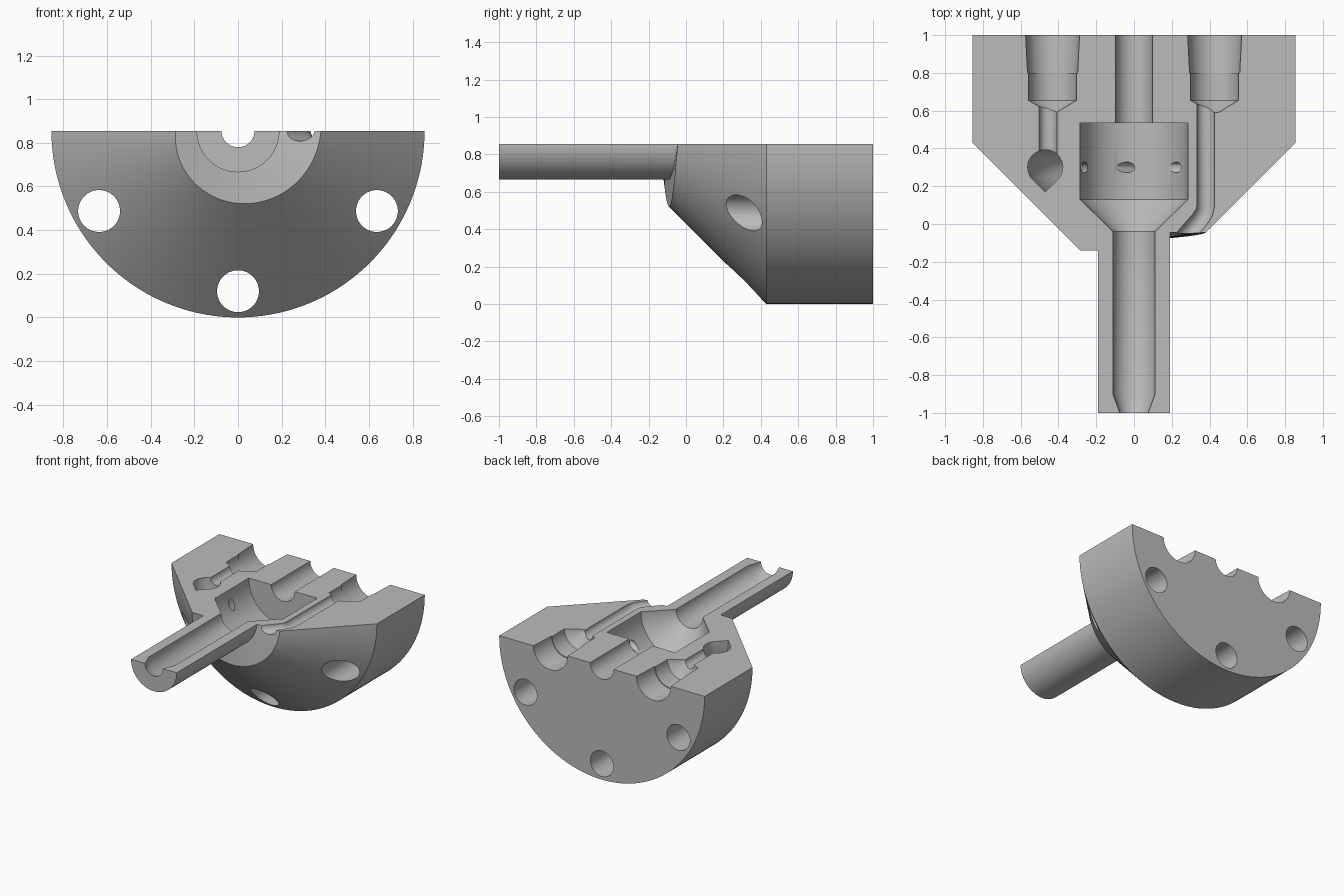
import bpy, bmesh
from math import sin, cos, pi, radians
from mathutils import Vector

cube = bpy.data.objects.get("Cube")
if cube:
    bpy.data.objects.remove(cube, do_unlink=True)

AXIS_Z = 0.855      # height of the cut plane and of the main axis
RADIUS = 0.855

steel = bpy.data.materials.new("plain grey")
steel.use_nodes = True
GREY = (0.5, 0.5, 0.5, 1)
steel.diffuse_color = GREY
steel.node_tree.nodes["Principled BSDF"].inputs["Base Color"].default_value = GREY


def polar(r, y, a):
    """Point at radius r and angle a below the cut plane, around the main axis."""
    return Vector((r * cos(a), y, AXIS_Z - r * sin(a)))


def loft(name, rings):
    """Skin closed rings of points and cap both ends."""
    bm = bmesh.new()
    rows = [[bm.verts.new(p) for p in ring] for ring in rings]
    n = len(rows[0])
    for a, b in zip(rows, rows[1:]):
        for i in range(n):
            j = (i + 1) % n
            bm.faces.new((a[i], a[j], b[j], b[i]))
    bm.faces.new(rows[0])
    bm.faces.new(rows[-1])
    bmesh.ops.remove_doubles(bm, verts=bm.verts, dist=1e-5)
    bmesh.ops.recalc_face_normals(bm, faces=bm.faces)
    mesh = bpy.data.meshes.new(name)
    bm.to_mesh(mesh)
    bm.free()
    mesh.materials.append(steel)
    obj = bpy.data.objects.new(name, mesh)
    bpy.context.collection.objects.link(obj)
    return obj


def circle(center, direction, r, n=40):
    d = Vector(direction).normalized()
    u = d.cross(Vector((0, 0, 1)))
    if u.length < 0.01:
        u = Vector((1, 0, 0))
    u.normalize()
    v = d.cross(u)
    steps = [2 * pi * (i + 0.37) / n for i in range(n)]
    return [Vector(center) + r * (cos(t) * u + sin(t) * v) for t in steps]


def bore(name, x, profile, z=AXIS_Z, n=48):
    """Turned cutter along y; profile holds (y, radius) pairs."""
    return loft(name, [circle((x, y, z), (0, 1, 0), r, n) for y, r in profile])


def pipe(name, points, r, n=24):
    pts = [Vector(p) for p in points]
    rings = []
    for i, p in enumerate(pts):
        d = pts[min(i + 1, len(pts) - 1)] - pts[max(i - 1, 0)]
        rings.append(circle(p, d, r, n))
    return loft(name, rings)


# Half-round body: cylinder, cone, spiral front face and stem
sections = []
STEPS = 72
for k in range(STEPS + 1):
    a = pi * k / STEPS
    y = -0.045 - 0.095 * k / STEPS
    profile = [(0, 1), (RADIUS, 1), (RADIUS, 0.43), (y + 0.425, y),
               (0.19, y), (0.19, -1), (0, -1)]
    sections.append([polar(r, py, a) for r, py in profile])
body = loft("half_body", sections)

cutters = []

# Central chamber with stem bore and rear bore
cutters.append(bore("chamber_cutter", 0, [
    (-1.02, 0.068), (-0.9, 0.112), (-0.04, 0.112), (0.13, 0.285),
    (0.535, 0.285), (0.535, 0.098), (1.02, 0.098)], n=64))

# Two stepped rear ports
for side, x in (("right", -0.431), ("left", 0.427)):
    cutters.append(bore(side + "_port_cutter", x, [
        (0.59, 0.02), (0.655, 0.127), (0.8, 0.127), (0.8, 0.133), (1.02, 0.144)]))

# Feed hole from the right port to the ring channel
cutters.append(pipe("feed_cutter", [(-0.455, 0.66, AXIS_Z), (-0.455, 0.3, AXIS_Z)], 0.047))

# Bent passage from the left port to the front face
cutters.append(pipe("passage_cutter", [
    (x, y, AXIS_Z) for x, y in
    [(0.38, 0.66), (0.38, 0.1), (0.372, 0.06), (0.345, 0.02), (0.24, -0.1)]], 0.047))

# Teardrop ring channel around the chamber
R = 0.093
drop = [(R * cos(t), R * sin(t)) for t in
        (radians(-45 + 270 * i / 24) for i in range(25))] + [(0, -R * 2 ** 0.5)]
cutters.append(loft("ring_channel_cutter", [
    [polar(0.47 + u, 0.3 + v, radians(14 + 172 * k / 50)) for u, v in drop]
    for k in range(51)]))

# Three slanted jets from the ring channel into the chamber
for deg in (38, 98, 158):
    a = radians(deg)
    p = polar(0.285, 0.3, a)
    d = polar(1, 0, a - radians(55)) - Vector((0, 0, AXIS_Z))
    cutters.append(pipe("jet_cutter", [p - 0.06 * d, p + 0.2 * d], 0.028, 16))

# Three bolt holes through the flange
for deg in (30, 90, 150):
    c = polar(0.735, 0, radians(deg))
    cutters.append(bore("bolt_cutter", c.x, [(-0.2, 0.096), (1.05, 0.096)], c.z))

# Cut everything out of the body
bpy.ops.object.select_all(action="DESELECT")
body.select_set(True)
bpy.context.view_layer.objects.active = body
for cutter in cutters:
    cutter.hide_render = True
    mod = body.modifiers.new("cut", "BOOLEAN")
    mod.operation = "DIFFERENCE"
    mod.solver = "EXACT"
    mod.object = cutter
    bpy.ops.object.modifier_apply(modifier=mod.name)
for cutter in cutters:
    bpy.data.objects.remove(cutter, do_unlink=True)

bpy.ops.object.shade_smooth_by_angle(angle=radians(25))
